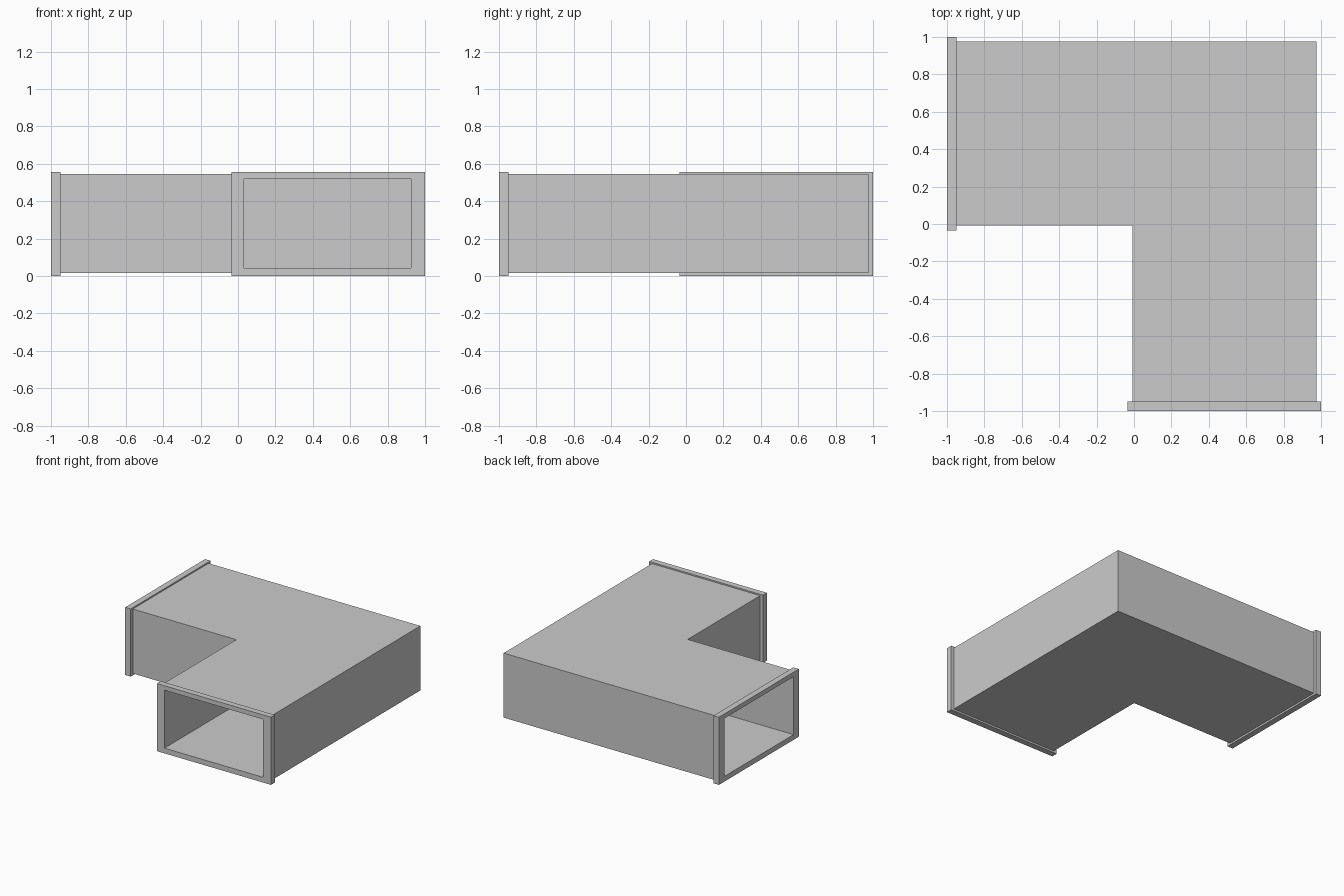
import bpy, bmesh

if "Cube" in bpy.data.objects:
    bpy.data.objects.remove(bpy.data.objects["Cube"])

# Bore and shell limits: (offset_min, offset_max, z_min, z_max)
BORE = (0.032, 0.926, 0.043, 0.519)
DUCT = (-0.009, 0.975, 0.015, 0.545)
FLANGE = (-0.036, 1.0, 0.0, 0.556)
END, BACK = -1.0, -0.95


def rect(r):
    a, b, c, d = r
    return [(a, c), (b, c), (b, d), (a, d)]


def hollow_sweep(name, outer, stations):
    """Sweep a rectangular tube through stations mapping (offset, z) to 3D."""
    bm = bmesh.new()
    rings = [[[bm.verts.new(s(u, z)) for u, z in rect(r)] for r in (outer, BORE)]
             for s in stations]
    for i in range(4):
        j = (i + 1) % 4
        for k in (0, 1):
            for p, q in zip(rings, rings[1:]):
                bm.faces.new((p[k][i], p[k][j], q[k][j], q[k][i]))
        for o, n in (rings[0], rings[-1]):
            bm.faces.new((o[i], o[j], n[j], n[i]))
    bmesh.ops.recalc_face_normals(bm, faces=bm.faces)
    me = bpy.data.meshes.new(name)
    bm.to_mesh(me)
    bm.free()
    ob = bpy.data.objects.new(name, me)
    bpy.context.collection.objects.link(ob)
    return ob


def front_at(d):
    return lambda u, z: (u, d, z)


def side_at(d):
    return lambda u, z: (d, u, z)


def mitre(u, z):
    return (u, u, z)


# Right-angle duct elbow with a mitred corner
hollow_sweep("duct_elbow", DUCT, [front_at(BACK), mitre, side_at(BACK)])

# Flange frames at the two openings
hollow_sweep("front_flange", FLANGE, [front_at(END), front_at(BACK)])
hollow_sweep("side_flange", FLANGE, [side_at(END), side_at(BACK)])
